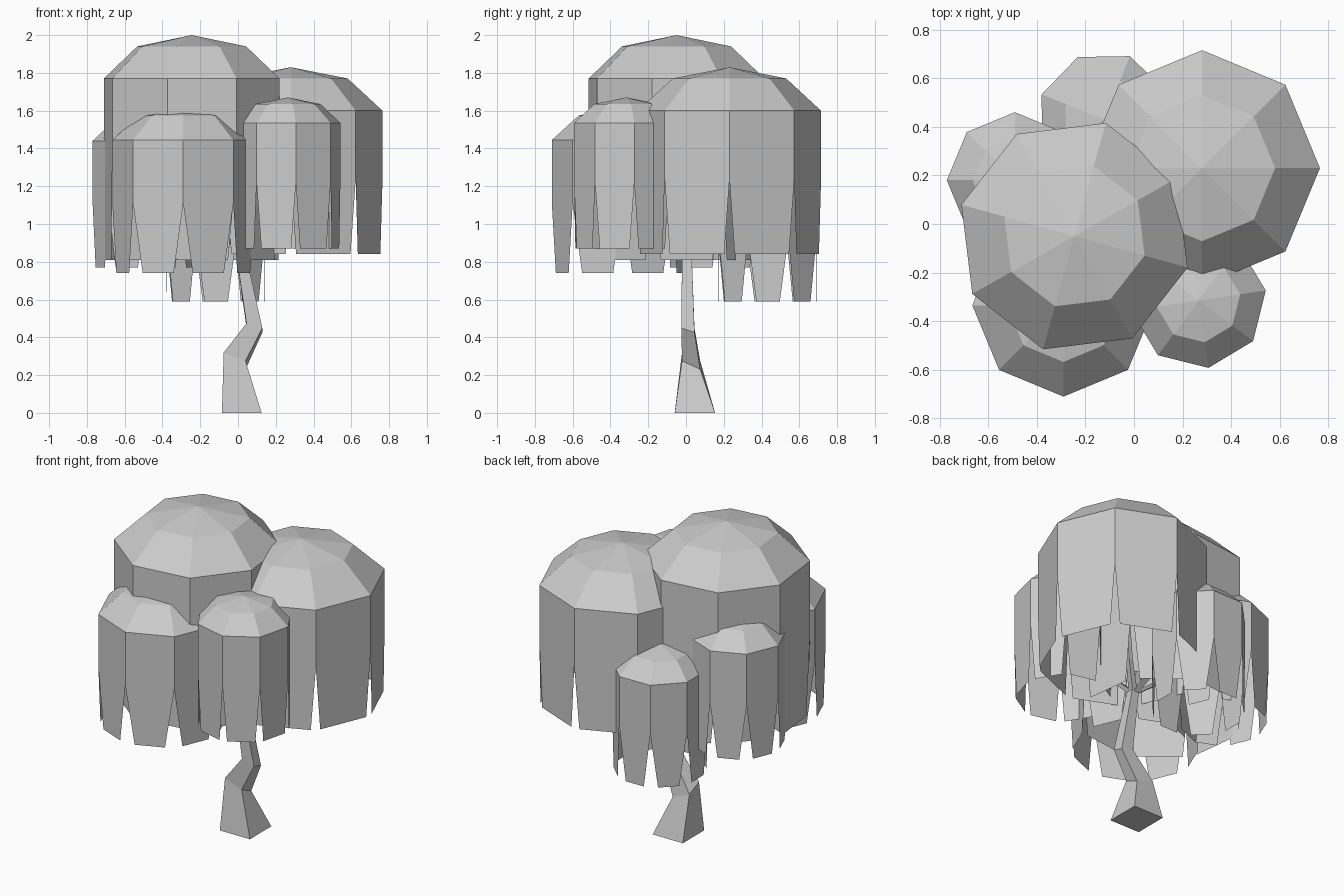
import bpy, bmesh
from math import cos, sin, radians
from mathutils import Vector

cube = bpy.data.objects.get("Cube")
if cube:
    bpy.data.objects.remove(cube)

GREY = (0.6, 0.6, 0.6, 1)
mat = bpy.data.materials.new("plain grey")
mat.use_nodes = True
mat.diffuse_color = GREY
mat.node_tree.nodes["Principled BSDF"].inputs["Base Color"].default_value = GREY


def finish(bm, name):
    mesh = bpy.data.meshes.new(name)
    bm.to_mesh(mesh)
    bm.free()
    mesh.materials.append(mat)
    obj = bpy.data.objects.new(name, mesh)
    bpy.context.collection.objects.link(obj)
    return obj


def clump(name, x, y, r, turn, apex, rim, bottom, taper):
    """Eight-sided dome with a hanging strip of leaves below each side."""
    bm = bmesh.new()
    shoulder = rim + (apex - rim) * 0.74
    notch = rim + (bottom - rim) * 0.48

    def ring(radius, z):
        angles = [radians(turn + 45 * i) for i in range(8)]
        return [bm.verts.new((x + radius * cos(a), y + radius * sin(a), z)) for a in angles]

    top = bm.verts.new((x, y, apex))
    upper, edge, split = ring(r * 0.62, shoulder), ring(r, rim), ring(r, notch)
    for i in range(8):
        j = (i + 1) % 8
        bm.faces.new((top, upper[i], upper[j]))
        bm.faces.new((upper[i], edge[i], edge[j], upper[j]))
        # strip: straight above the notch, narrowing below it
        a, b = split[i].co, split[j].co
        drop = Vector((0, 0, bottom - notch))
        low = [bm.verts.new(a.lerp(b, t) + drop) for t in (0.5 - taper / 2, 0.5 + taper / 2)]
        bm.faces.new((edge[i], split[i], low[0], low[1], split[j], edge[j]))
    return finish(bm, name)


def limb(name, rings):
    """Square tube through (x, y, z, half x, half y, tilt) sections."""
    bm = bmesh.new()
    loops = []
    for x, y, z, hx, hy, tilt in rings:
        loops.append([bm.verts.new((x + hx * u, y + hy * v, z - tilt * (u + v)))
                      for u, v in ((-1, -1), (1, -1), (1, 1), (-1, 1))])
    for lo, hi in zip(loops, loops[1:]):
        for i in range(4):
            j = (i + 1) % 4
            bm.faces.new((lo[i], lo[j], hi[j], hi[i]))
    bm.faces.new(loops[0][::-1])
    bm.faces.new(loops[-1])
    return finish(bm, name)


# Foliage: name, x, y, radius, turn, apex, rim, bottom, strip end width
clumps = [
    ("foliage_top", -0.245, -0.05, 0.483, 29.5, 2.0, 1.77, 0.81, 0.75),
    ("foliage_left", 0.28, 0.23, 0.485, 0, 1.83, 1.6, 0.84, 0.84),
    ("foliage_front", -0.29, -0.335, 0.375, 0, 1.62, 1.445, 0.74, 0.62),
    ("foliage_front_left", 0.265, -0.315, 0.28, 8.5, 1.67, 1.535, 0.87, 0.76),
    ("foliage_back", -0.12, 0.43, 0.28, 23.5, 1.375, 1.24, 0.59, 0.58),
    ("foliage_right", -0.49, 0.18, 0.28, 0, 1.575, 1.44, 0.77, 0.6),
]
for c in clumps:
    clump(*c)

# Crooked trunk
limb("trunk", [
    (0.02, 0.047, 0, 0.105, 0.107, 0),
    (-0.018, 0.027, 0.275, 0.058, 0.048, 0.022),
    (0.087, 0.01, 0.45, 0.042, 0.035, 0.012),
    (0.02, 0.005, 0.82, 0.026, 0.026, 0),
    (-0.02, 0, 1.0, 0.02, 0.02, 0),
])

# Thin branches reaching into each clump
for c in clumps:
    x, y, rim = c[1], c[2], c[6]
    limb(c[0].replace("foliage", "branch"), [
        (0.01, 0.005, 0.85, 0.018, 0.018, 0),
        (x * 0.4, y * 0.4, 1.0, 0.014, 0.014, 0),
        (x * 0.8, y * 0.8, rim - 0.12, 0.008, 0.008, 0),
    ])
